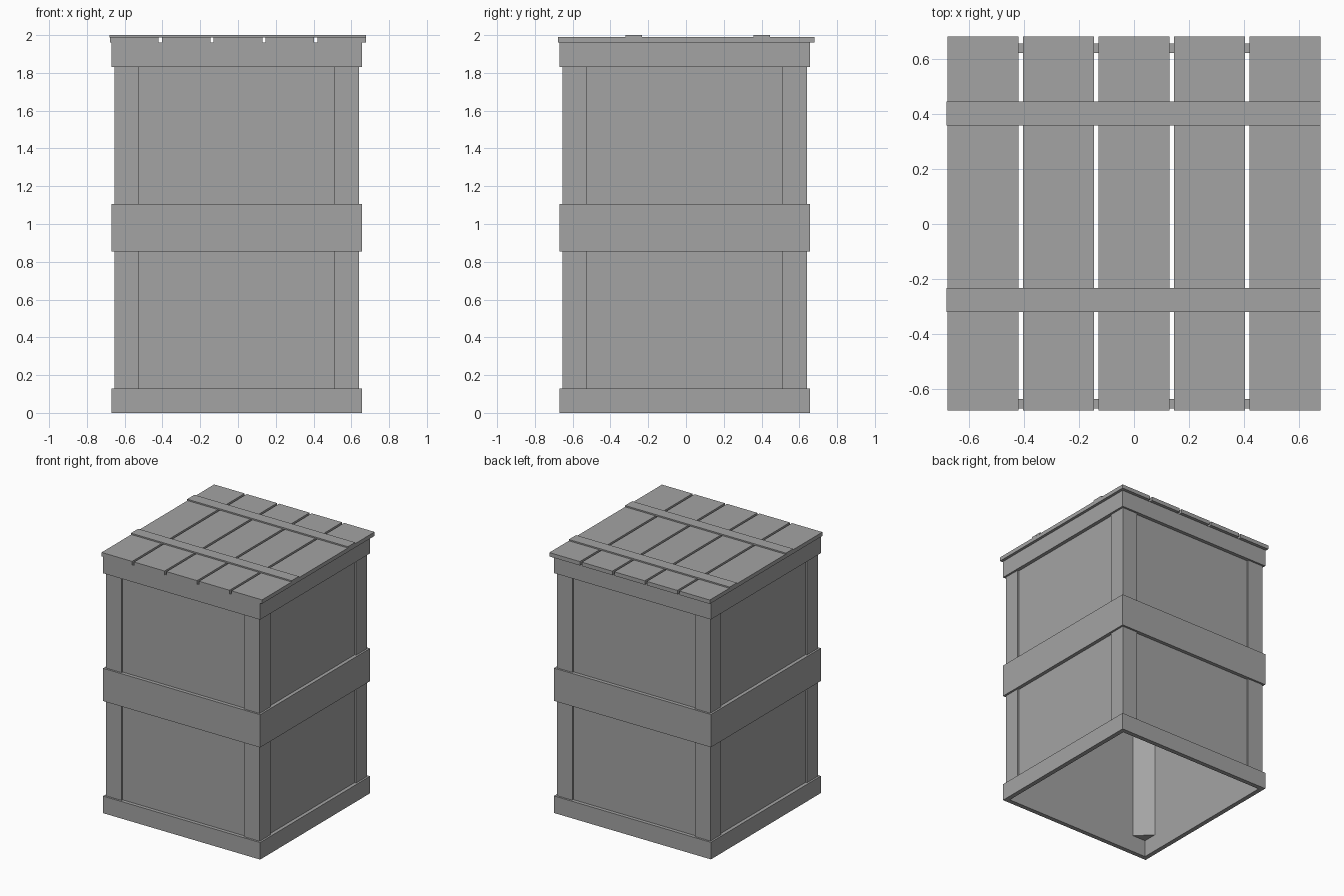
import bpy, bmesh

old = bpy.data.objects.get("Cube")
if old:
    bpy.data.objects.remove(old, do_unlink=True)

GREY = (0.37, 0.37, 0.37, 1)
wood = bpy.data.materials.new("plain grey")
wood.use_nodes = True
wood.diffuse_color = GREY
wood.node_tree.nodes["Principled BSDF"].inputs["Base Color"].default_value = GREY

C = -0.007        # body centre, slightly off the lid centre
RAIL = 0.6625     # half widths of rail, post and panel surfaces
POST = 0.6475
PANEL = 0.635
INNER = 0.628


def finish(name, bm):
    bmesh.ops.recalc_face_normals(bm, faces=bm.faces)
    mesh = bpy.data.meshes.new(name)
    bm.to_mesh(mesh)
    bm.free()
    mesh.materials.append(wood)
    obj = bpy.data.objects.new(name, mesh)
    bpy.context.collection.objects.link(obj)
    return obj


def prism(name, outline, z0, z1):
    bm = bmesh.new()
    base = bm.faces.new([bm.verts.new((x, y, z0)) for x, y in outline])
    top = bmesh.ops.extrude_face_region(bm, geom=[base], use_keep_orig=True)
    verts = [v for v in top["geom"] if isinstance(v, bmesh.types.BMVert)]
    bmesh.ops.translate(bm, verts=verts, vec=(0, 0, z1 - z0))
    return finish(name, bm)


def board(name, x0, x1, y0, y1, z0, z1):
    return prism(name, [(x0, y0), (x1, y0), (x1, y1), (x0, y1)], z0, z1)


def ring(name, outer, inner, z0, z1):
    # square tube open at top and bottom
    bm = bmesh.new()
    signs = [(-1, -1), (1, -1), (1, 1), (-1, 1)]
    loops = [[bm.verts.new((C + sx * h, C + sy * h, z)) for sx, sy in signs]
             for h, z in ((outer, z0), (outer, z1), (inner, z1), (inner, z0))]
    for a in range(4):
        for i in range(4):
            p, q, j = loops[a], loops[(a + 1) % 4], (i + 1) % 4
            bm.faces.new([p[i], p[j], q[j], q[i]])
    return finish(name, bm)


# Recessed side panels and the three surrounding rails
ring("side_panels", PANEL, INNER, 0.01, 1.95)
ring("bottom_rail", RAIL, INNER, 0, 0.13)
ring("middle_rail", RAIL, PANEL - 0.002, 0.855, 1.105)
ring("top_rail", RAIL, INNER, 1.83, 1.96)

# Corner posts, bevelled on the inside
W = 0.517
section = [(W, POST), (POST, POST), (POST, W), (INNER, W), (W, INNER)]
for side, sx in (("left", 1), ("right", -1)):
    for end, sy in (("front", -1), ("back", 1)):
        prism(f"{end}_{side}_post",
              [(C + sx * x, C + sy * y) for x, y in section], 0.13, 1.83)

# Lid slats with narrow gaps
for i in range(5):
    x = -0.677 + i * 0.2742
    board(f"lid_slat_{i + 1}", x, x + 0.257, -0.677, 0.68, 1.96, 1.99)

# Battens across the lid
for name, y in (("front_batten", -0.32), ("back_batten", 0.358)):
    board(name, -0.68, 0.677, y, y + 0.087, 1.988, 2.0)
